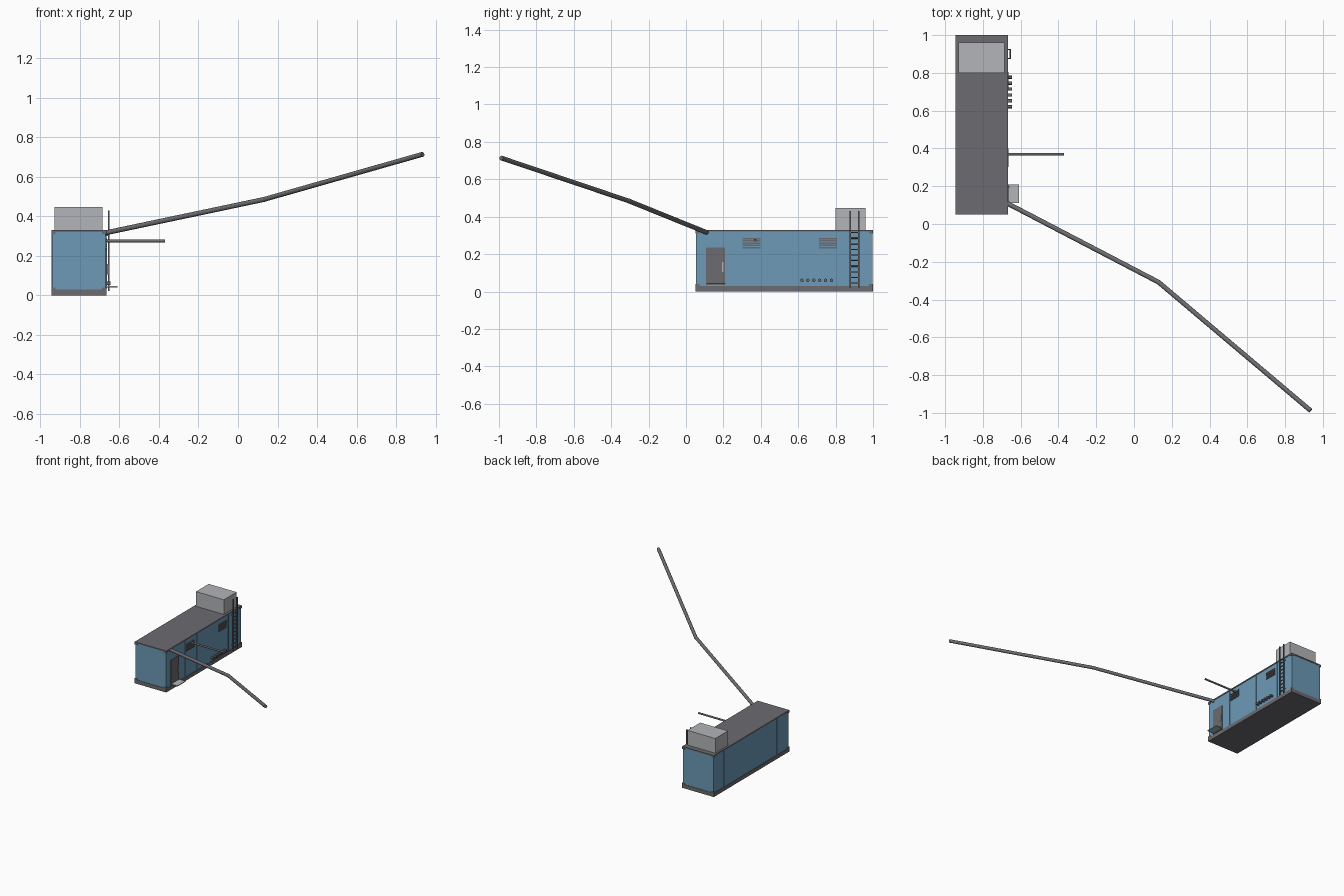
import bpy
from mathutils import Vector

cube = bpy.data.objects.get("Cube")
if cube:
    bpy.data.objects.remove(cube, do_unlink=True)


def material(name, color):
    m = bpy.data.materials.new(name)
    m.use_nodes = True
    m.diffuse_color = (*color, 1)
    m.node_tree.nodes["Principled BSDF"].inputs["Base Color"].default_value = (*color, 1)
    return m


BLUE = material("wall blue", (0.15, 0.32, 0.47))
GREY = material("steel grey", (0.15, 0.15, 0.165))
LIGHT = material("light grey", (0.45, 0.46, 0.48))


def box(name, lo, hi, mat):
    """Box spanning two opposite corners."""
    lo, hi = Vector(lo), Vector(hi)
    bpy.ops.mesh.primitive_cube_add(size=1, location=(lo + hi) / 2)
    ob = bpy.context.object
    ob.name = name
    ob.scale = hi - lo
    bpy.ops.object.transform_apply(location=False, rotation=False, scale=True)
    ob.data.materials.append(mat)
    return ob


def tube(name, start, end, radius, mat, sides=16):
    """Cylinder running between two points."""
    start, end = Vector(start), Vector(end)
    axis = end - start
    bpy.ops.mesh.primitive_cylinder_add(vertices=sides, radius=radius, depth=axis.length,
                                        location=(start + end) / 2,
                                        rotation=axis.to_track_quat('Z', 'Y').to_euler())
    ob = bpy.context.object
    ob.name = name
    ob.data.materials.append(mat)
    bpy.ops.object.shade_smooth_by_angle()
    return ob


X0, X1 = -0.945, -0.667    # side walls
Y0, Y1 = 0.05, 1.0         # end walls
TOP = 0.33

# Container shell, skid and roof
box("body", (X0 + .003, Y0 + .003, .03), (X1 - .003, Y1 - .003, TOP - .01), BLUE)
box("skid", (X0, Y0, 0), (X1, Y1, .03), GREY)
box("roof", (X0, Y0, TOP - .01), (X1, Y1, TOP), GREY)

# Corner fittings, bottom and top
for x in (X0, X1 - .022):
    for y in (Y0, Y1 - .022):
        for z in (.025, TOP - .02):
            box("corner_fitting", (x, y, z), (x + .022, y + .022, z + .015), GREY)

# Wall panel seams
for y in (.2, .42, .645, .87):
    box("seam_right", (X0, y, .03), (X0 + .004, y + .004, TOP - .01), BLUE)
for y in (.29, .435, .59, .83):
    box("seam_left", (X1 - .004, y, .03), (X1, y + .004, TOP - .01), BLUE)

# Rooftop unit
box("roof_unit", (-.93, .80, TOP), (-.685, .96, .447), LIGHT)

# Door with handle and step
box("door", (X1 - .004, .107, .035), (X1 + .003, .208, .235), GREY)
box("door_handle", (X1 + .003, .192, .105), (X1 + .009, .2, .158), LIGHT)
box("door_step", (X1 - .004, .11, .04), (-.61, .21, .046), LIGHT)

# Louvred vents
for y in (.303, .71):
    for i in range(5):
        z = .231 + i * .012
        box("vent_slat", (X1 - .004, y, z), (X1 + .003, y + .096, z + .008), GREY)

# Row of cable stubs
for i in range(6):
    y = .62 + i * .0315
    tube("cable_stub", (X1 - .004, y, .06), (-.645, y, .06), .009, GREY, 12)

# Ladder
for y in (.877, .923):
    box("ladder_rail", (-.659, y - .004, .022), (-.651, y + .004, .43), GREY)
    for z in (.06, .3):
        box("ladder_bracket", (X1 - .004, y - .003, z), (-.655, y + .003, z + .006), GREY)
for i in range(10):
    z = .045 + i * .03
    tube("ladder_rung", (-.655, .877, z), (-.655, .923, z), .003, GREY, 8)

# Side outlet pipe
tube("outlet_pipe", (X1 - .004, .37, .275), (-.37, .37, .275), .007, GREY)

# Long bent pipe
path = [(-.672, .11, .316), (.13, -.308, .485), (.935, -.988, .714)]
for a, b in zip(path, path[1:]):
    tube("long_pipe", a, b, .0125, GREY)
bpy.ops.mesh.primitive_uv_sphere_add(segments=16, ring_count=8, radius=.0135, location=path[1])
bpy.context.object.name = "long_pipe_joint"
bpy.context.object.data.materials.append(GREY)
bpy.ops.object.shade_smooth_by_angle()
